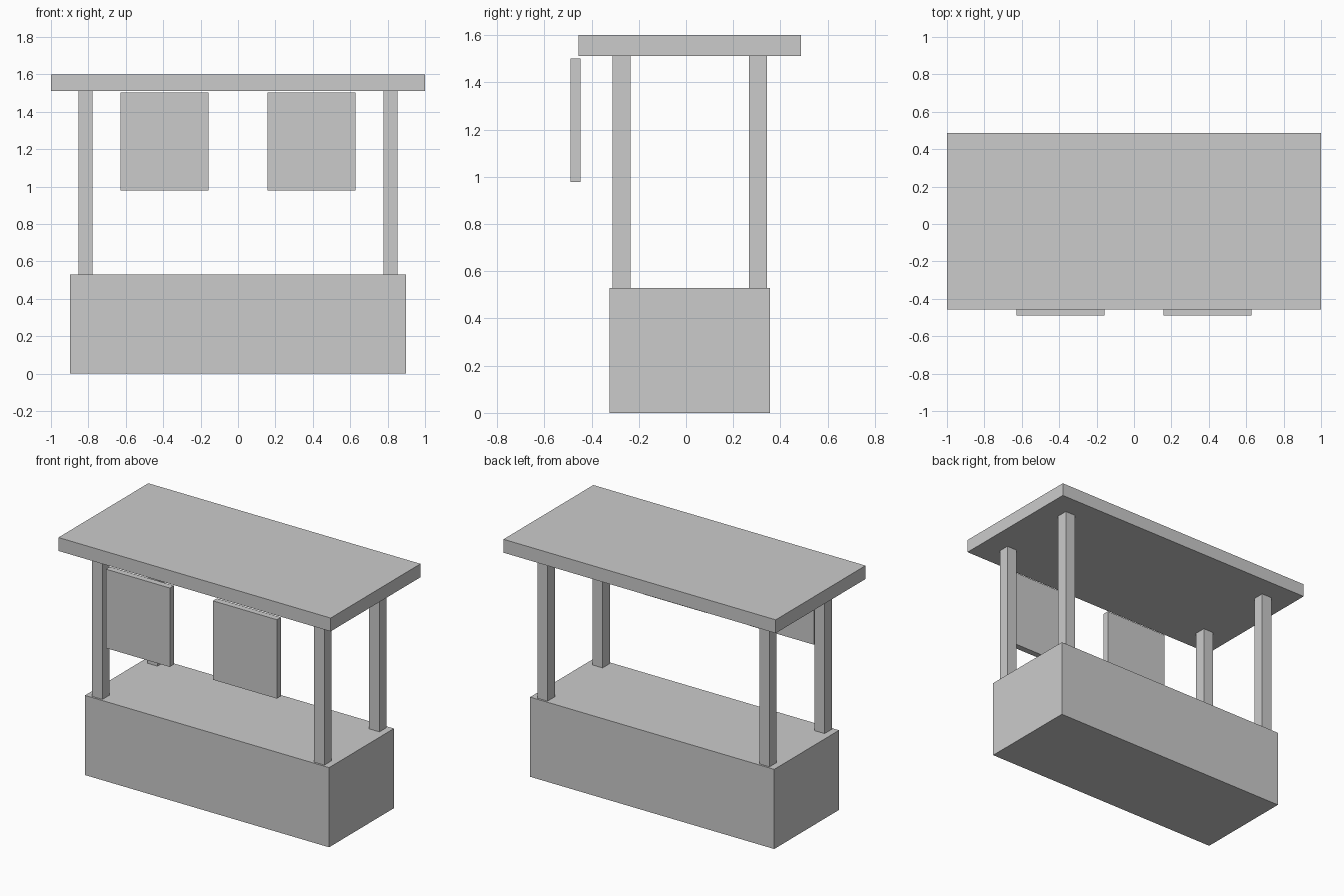
import bpy

if "Cube" in bpy.data.objects:
    bpy.data.objects.remove(bpy.data.objects["Cube"])


def box(name, x, y, z):
    """Axis-aligned box from (min, max) ranges."""
    verts = [(a, b, c) for a in x for b in y for c in z]
    faces = [(0, 1, 3, 2), (4, 6, 7, 5), (0, 4, 5, 1),
             (2, 3, 7, 6), (0, 2, 6, 4), (1, 5, 7, 3)]
    mesh = bpy.data.meshes.new(name)
    mesh.from_pydata(verts, [], faces)
    obj = bpy.data.objects.new(name, mesh)
    bpy.context.collection.objects.link(obj)
    return obj


# Counter base and roof slab
box("counter_base", (-0.897, 0.897), (-0.325, 0.355), (0, 0.529))
box("roof", (-1, 1), (-0.456, 0.487), (1.511, 1.6))

for side, s in (("left", -1), ("right", 1)):
    # Corner posts
    px = sorted((s * 0.778, s * 0.853))
    box(f"{side}_front_post", px, (-0.312, -0.236), (0.529, 1.511))
    box(f"{side}_back_post", px, (0.266, 0.342), (0.529, 1.511))
    # Hanging front panels
    box(f"{side}_hanging_panel", sorted((s * 0.158, s * 0.628)),
        (-0.489, -0.447), (0.978, 1.502))
